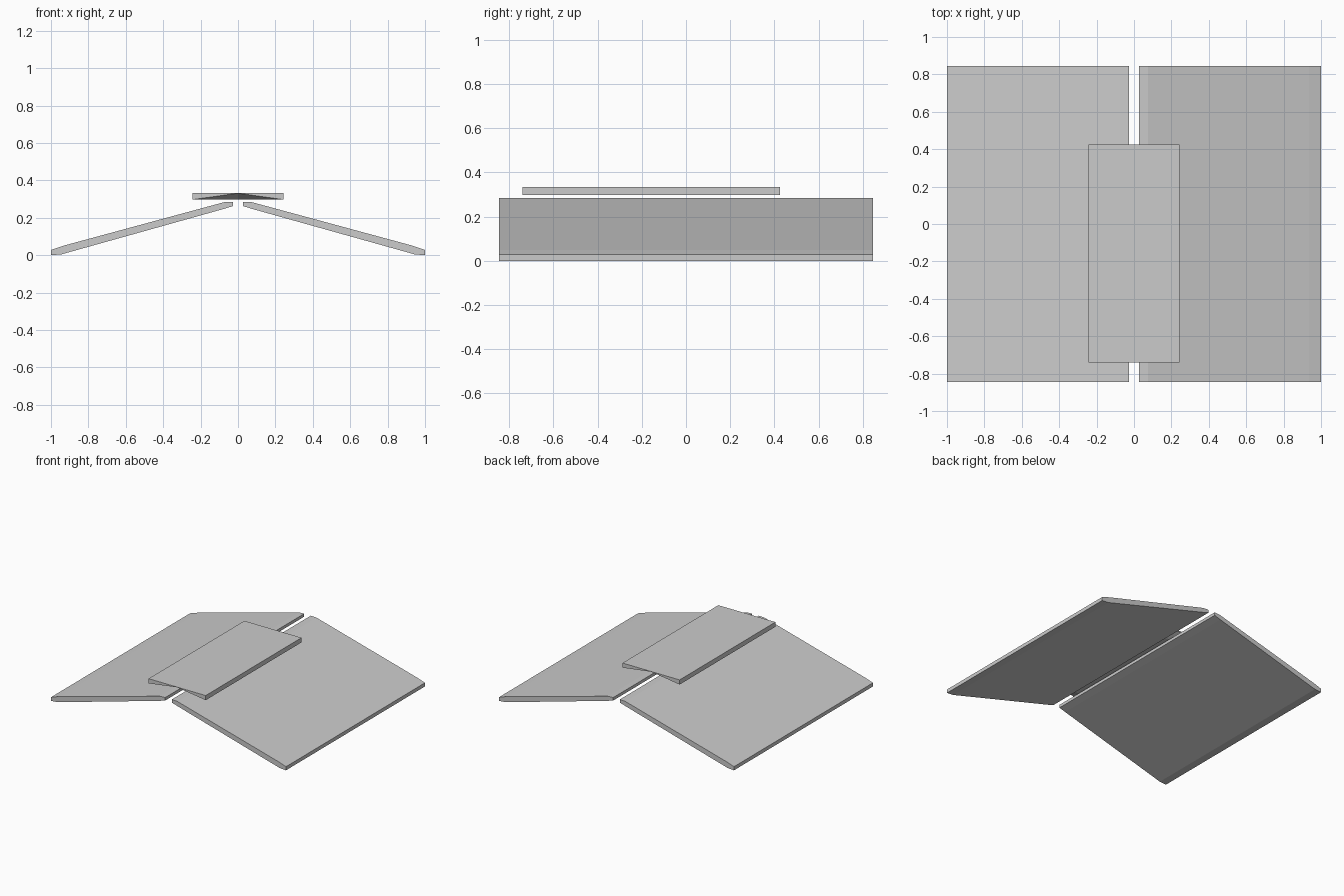
import bpy, bmesh

if "Cube" in bpy.data.objects:
    bpy.data.objects.remove(bpy.data.objects["Cube"])


def mesh_object(name, verts, faces):
    me = bpy.data.meshes.new(name)
    bm = bmesh.new()
    vs = [bm.verts.new(v) for v in verts]
    for f in faces:
        bm.faces.new([vs[i] for i in f])
    bmesh.ops.recalc_face_normals(bm, faces=bm.faces)
    bm.to_mesh(me)
    bm.free()
    ob = bpy.data.objects.new(name, me)
    bpy.context.collection.objects.link(ob)
    return ob


def extrude_profile(name, profile, y0, y1):
    n = len(profile)
    verts = [(x, y, z) for y in (y0, y1) for x, z in profile]
    faces = [list(range(n)), list(range(n, 2 * n))]
    faces += [(i, (i + 1) % n, n + (i + 1) % n, n + i) for i in range(n)]
    return mesh_object(name, verts, faces)


# Sloping roof panels, with chamfered eave and ridge edges
panel = [(1, 0), (1, 0.028), (0.935, 0.05), (0.075, 0.283),
         (0.028, 0.285), (0.028, 0.262), (0.08, 0.246), (0.945, 0.004)]
for name, side in (("left_panel", -1), ("right_panel", 1)):
    extrude_profile(name, [(side * x, z) for x, z in panel], -0.845, 0.845)

# Ridge cap: flat top, with a shallow V flare under each end
W, LO, HI = 0.243, 0.297, 0.333
verts = []
for y, inset in ((-0.74, 0.1), (0.425, -0.1)):
    verts += [(-W, y, LO), (-W, y, HI), (W, y, HI), (W, y, LO),
              (0, y, HI - 0.002), (0, y + inset, LO)]
faces = []
for k in (0, 6):
    faces += [(k, k + 1, k + 2, k + 3, k + 4),
              (k, k + 4, k + 5), (k + 4, k + 3, k + 5)]
faces += [(0, 1, 7, 6), (1, 2, 8, 7), (2, 3, 9, 8),
          (0, 5, 11, 6), (3, 5, 11, 9)]
mesh_object("ridge_cap", verts, faces)
